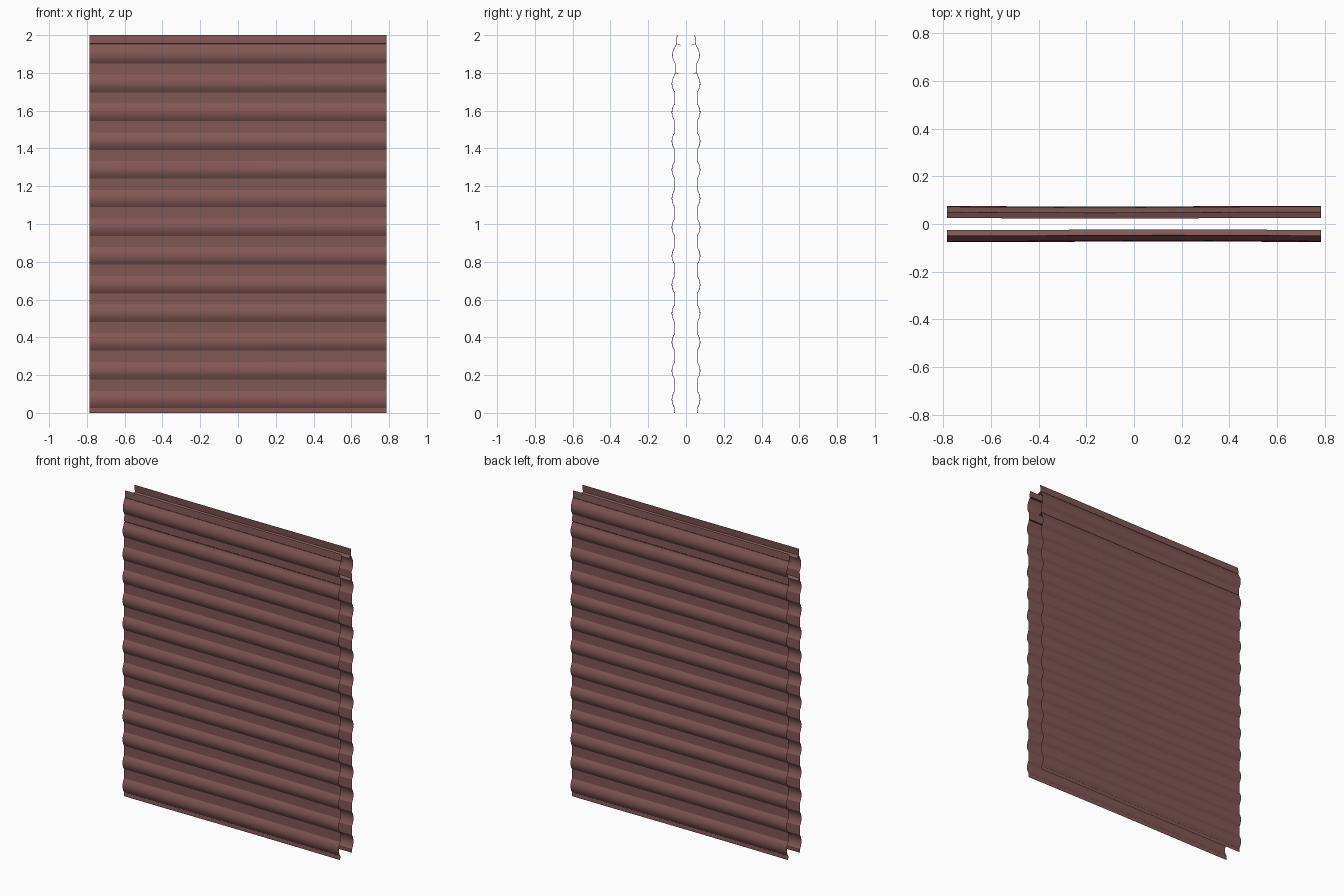
import bpy, bmesh, math

if "Cube" in bpy.data.objects:
    bpy.data.objects.remove(bpy.data.objects["Cube"])

HALF_W = 0.785
SLATS, PITCH, START, BULGE_H = 13, 0.152, 0.025, 0.092
ARC = 8

# shared painted metal colour
mat = bpy.data.materials.new("red_brown_metal")
mat.diffuse_color = (0.22, 0.095, 0.09, 1)
mat.use_nodes = True
mat.node_tree.nodes["Principled BSDF"].inputs["Base Color"].default_value = mat.diffuse_color


def flat_depth(z):
    """Depth of the flat bands, leaning inwards near the top."""
    t = max(0.0, (z - 1.7) / 0.3)
    return 0.059 - 0.012 * t * t


def profile():
    """Cross-section (depth, height) from the bottom to the top."""
    pts = [(0.061, 0.0)]
    for i in range(SLATS):
        base = START + i * PITCH
        for k in range(ARC + 1):
            t = k / ARC
            z = base + BULGE_H * t
            pts.append((flat_depth(base) + 0.0155 * 4 * t * (1 - t), z))
        # folded seams on the inside above the last two slats
        if i >= SLATS - 2:
            z = base + BULGE_H + 0.012
            inner = 0.024 if i == SLATS - 1 else 0.036
            pts += [(flat_depth(z), z), (inner, z - 0.008), (flat_depth(z), z + 0.002)]
    pts.append((0.047, 2.0))
    return pts


def sheet(name, turn):
    """Ribbed sheet swept along x with a very slight ripple."""
    bm = bmesh.new()
    cols = 16
    rows = []
    for d, z in profile():
        row = []
        for c in range(cols + 1):
            x = HALF_W * (2 * c / cols - 1)
            y = -d + 0.0015 * math.sin(4 * x + 1)
            row.append(bm.verts.new((x * turn, y * turn, z)))
        rows.append(row)
    for a, b in zip(rows, rows[1:]):
        for c in range(cols):
            bm.faces.new((a[c], a[c + 1], b[c + 1], b[c]))
    me = bpy.data.meshes.new(name)
    bm.to_mesh(me)
    bm.free()
    me.materials.append(mat)
    ob = bpy.data.objects.new(name, me)
    bpy.context.collection.objects.link(ob)
    bpy.ops.object.select_all(action='DESELECT')
    ob.select_set(True)
    bpy.context.view_layer.objects.active = ob
    bpy.ops.object.shade_smooth_by_angle(angle=math.radians(25))
    return ob


# front sheet and the same sheet turned half round
sheet("front_shutter_sheet", 1)
sheet("back_shutter_sheet", -1)
